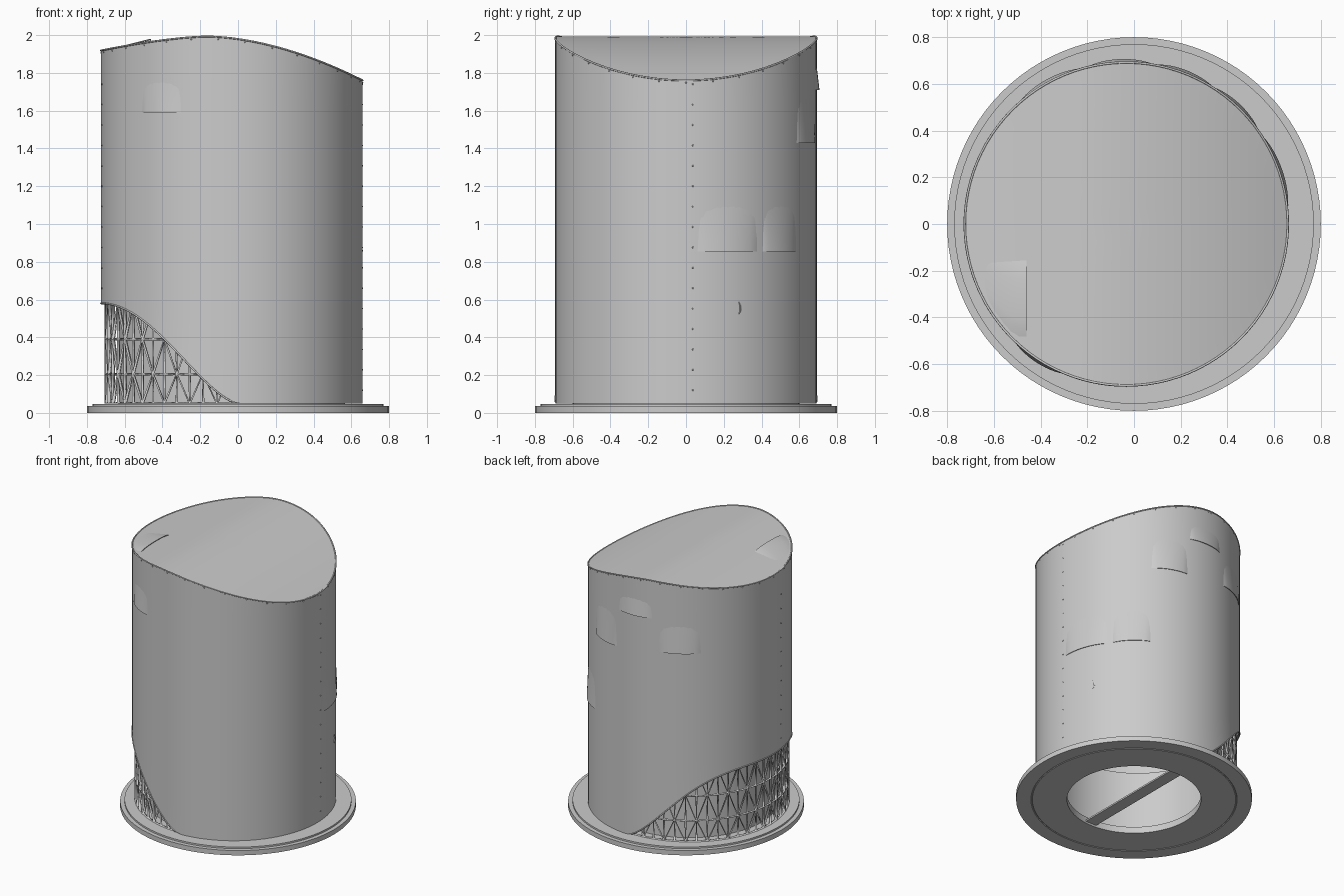
import bpy, bmesh
from math import sin, cos, pi, radians, sqrt
from mathutils import Vector

if "Cube" in bpy.data.objects:
    bpy.data.objects.remove(bpy.data.objects["Cube"])

CX, R = -0.033, 0.693     # axis offset and radius of the drum
N = 96


def top(x):
    d = x + 0.17
    return 1.993 - (0.233 * (d / 0.83) ** 1.8 if d > 0 else 0.075 * (-d / 0.56) ** 1.5)


def bottom(x):
    return 0.05 + 0.53 * sin(min(max(-x / 0.73, 0), 1) * pi / 2) ** 1.5


def polar(r, a, z=0.0):
    return Vector((CX + r * cos(a), r * sin(a), z))


def finish(name, bm, thick=0, offset=-1):
    """Make the object, give it sheet thickness if asked, and shade it."""
    bmesh.ops.recalc_face_normals(bm, faces=bm.faces)
    me = bpy.data.meshes.new(name)
    bm.to_mesh(me)
    bm.free()
    ob = bpy.data.objects.new(name, me)
    bpy.context.collection.objects.link(ob)
    bpy.ops.object.select_all(action='DESELECT')
    ob.select_set(True)
    bpy.context.view_layer.objects.active = ob
    if thick:
        m = ob.modifiers.new("thickness", 'SOLIDIFY')
        m.thickness, m.offset = thick, offset
        bpy.ops.object.modifier_apply(modifier=m.name)
    bpy.ops.object.shade_smooth_by_angle(angle=radians(35))
    return ob


def grid(rows, closed=False, wrap=False):
    """Quad mesh from rows of points; closed joins row ends, wrap joins last row to first."""
    bm = bmesh.new()
    v = [[bm.verts.new(p) for p in row] for row in rows]
    n = len(v[0])
    for i in range(len(v) - (0 if wrap else 1)):
        j = (i + 1) % len(v)
        for k in range(n if closed else n - 1):
            m = (k + 1) % n
            bm.faces.new((v[i][k], v[i][m], v[j][m], v[j][k]))
    return bm


def lathe(name, profile, cx):
    rows = [[Vector((cx + r * cos(2 * pi * k / N), r * sin(2 * pi * k / N), z))
             for k in range(N)] for r, z in profile]
    return finish(name, grid(rows, True, True))


# stepped base ring with centre hole
lathe("base_ring", [(0.455, 0), (0.69, 0), (0.695, 0.004), (0.70, 0), (0.8, 0), (0.8, 0.036),
                    (0.77, 0.036), (0.77, 0.048), (0.455, 0.048)], 0)

# flat cross bar over the hole
bm = bmesh.new()
bmesh.ops.create_cube(bm, size=1)
bmesh.ops.scale(bm, vec=(0.09, 1.0, 0.012), verts=bm.verts)
bmesh.ops.translate(bm, vec=(0, 0, 0.02), verts=bm.verts)
finish("cross_bar", bm)

# open inner tube seen behind the lattice
lathe("inner_tube", [(0.6, 0.04), (0.6, 0.56), (0.59, 0.56), (0.59, 0.04)], CX)

# outer drum skin with curved top edge and swept opening on the left
angles = [2 * pi * k / N for k in range(N)]
rows = []
for i in range(9):
    row = []
    for a in angles:
        p = polar(R, a)
        p.z = bottom(p.x) + (top(p.x) - bottom(p.x)) * i / 8
        row.append(p)
    rows.append(row)
finish("drum_skin", grid(rows, True), 0.012)

# curved roof sheet
rows = []
for i in range(1, 13):
    row = []
    for a in angles:
        p = polar(R * i / 12, a)
        p.z = top(p.x)
        row.append(p)
    rows.append(row)
bm = grid(rows, True)
bm.verts.ensure_lookup_table()
bm.faces.new(bm.verts[:N])
finish("roof_sheet", bm, 0.012)


# rolled rims on the skin's top edge and opening edge
def rim(name, f, start, end, cyclic, bevel):
    cu = bpy.data.curves.new(name, 'CURVE')
    cu.dimensions, cu.bevel_depth, cu.bevel_resolution = '3D', bevel, 2
    sp = cu.splines.new('POLY')
    sp.points.add(N - 1)
    for k in range(N):
        p = polar(R - 0.001, start + (end - start) * k / (N if cyclic else N - 1))
        sp.points[k].co = (p.x, p.y, f(p.x), 1)
    sp.use_cyclic_u = cyclic
    bpy.context.collection.objects.link(bpy.data.objects.new(name, cu))


rim("top_rim", top, 0, 2 * pi, True, 0.005)
rim("opening_rim", bottom, pi / 2, 3 * pi / 2, False, 0.005)

# triangulated lattice wall inside the opening, diagonals alternating
bm = grid([[polar(0.665, radians(84 + 192 * k / 30), z) for k in range(31)]
           for z in (0.05, 0.205, 0.39, 0.575)])
for i, f in enumerate(list(bm.faces)):
    k = (i % 30 + i // 30) % 2
    bmesh.utils.face_split(f, f.verts[k], f.verts[k + 2])
ob = finish("lattice_wall", bm)
w = ob.modifiers.new("bars", 'WIREFRAME')
w.thickness, w.use_even_offset = 0.02, False


# lifted skin panels: flared at the lower edge, sinking into the drum elsewhere
def panel(name, a0, a1, z0, h, lift=0.014):
    rows = [[polar(R - 0.006 + (lift + 0.004) * (1 - i / 6) * sin(pi * k / 12) ** 0.5,
                   radians(a0 + (a1 - a0) * k / 12), z0 + h * i / 6)
             for k in range(13)] for i in range(7)]
    finish(name, grid(rows), 0.004, 0)


for i, p in enumerate([(4, 34, 0.855, 0.3), (35, 58, 0.855, 0.3), (57, 80, 1.43, 0.3),
                       (80, 104, 1.71, 0.15), (106, 132, 1.47, 0.25), (-134, -112, 1.59, 0.2)]):
    panel(f"skin_panel_{i + 1}", *p)

# lifted flap on the roof, sinking into the sheet away from its free edge
rows = []
for i in range(7):
    x = -0.46 - 0.2 * i / 6
    y0 = -min(0.49, sqrt(R * R - (x - CX) ** 2) - 0.015)
    rows.append([Vector((x, y0 + (-0.15 - y0) * k / 8,
                         top(x) - 0.004 + 0.018 * (1 - i / 6) * sin(pi * k / 8) ** 0.5))
                 for k in range(9)])
finish("roof_flap", grid(rows), 0.004, 0)

# rivets: two vertical seams plus a row below the top rim
bm = bmesh.new()
spots = [(radians(a), 0.12 + 0.108 * k) for a in (3, 188) for k in range(16)]
spots += [(2 * pi * k / 30, None) for k in range(30)]
for a, z in spots:
    p = polar(R - 0.001, a)
    p.z = top(p.x) - 0.012 if z is None else z
    if p.z > bottom(p.x) + 0.02:
        g = bmesh.ops.create_icosphere(bm, subdivisions=1, radius=0.005)
        bmesh.ops.translate(bm, vec=p, verts=g["verts"])
finish("rivets", bm)

# small crescent dent on the right side
rows = []
for i in range(9):
    t = -1.1 + 2.2 * i / 8
    c = polar(R, radians(23) + 0.03 * cos(t), 0.555 + 0.035 * sin(t))
    s = 0.007 * cos(t * 1.3) + 0.001
    rows.append([c + Vector((s * cos(b), s * sin(b), 0)) for b in (0, pi / 2, pi, 3 * pi / 2)])
finish("crescent_dent", grid(rows, True))
